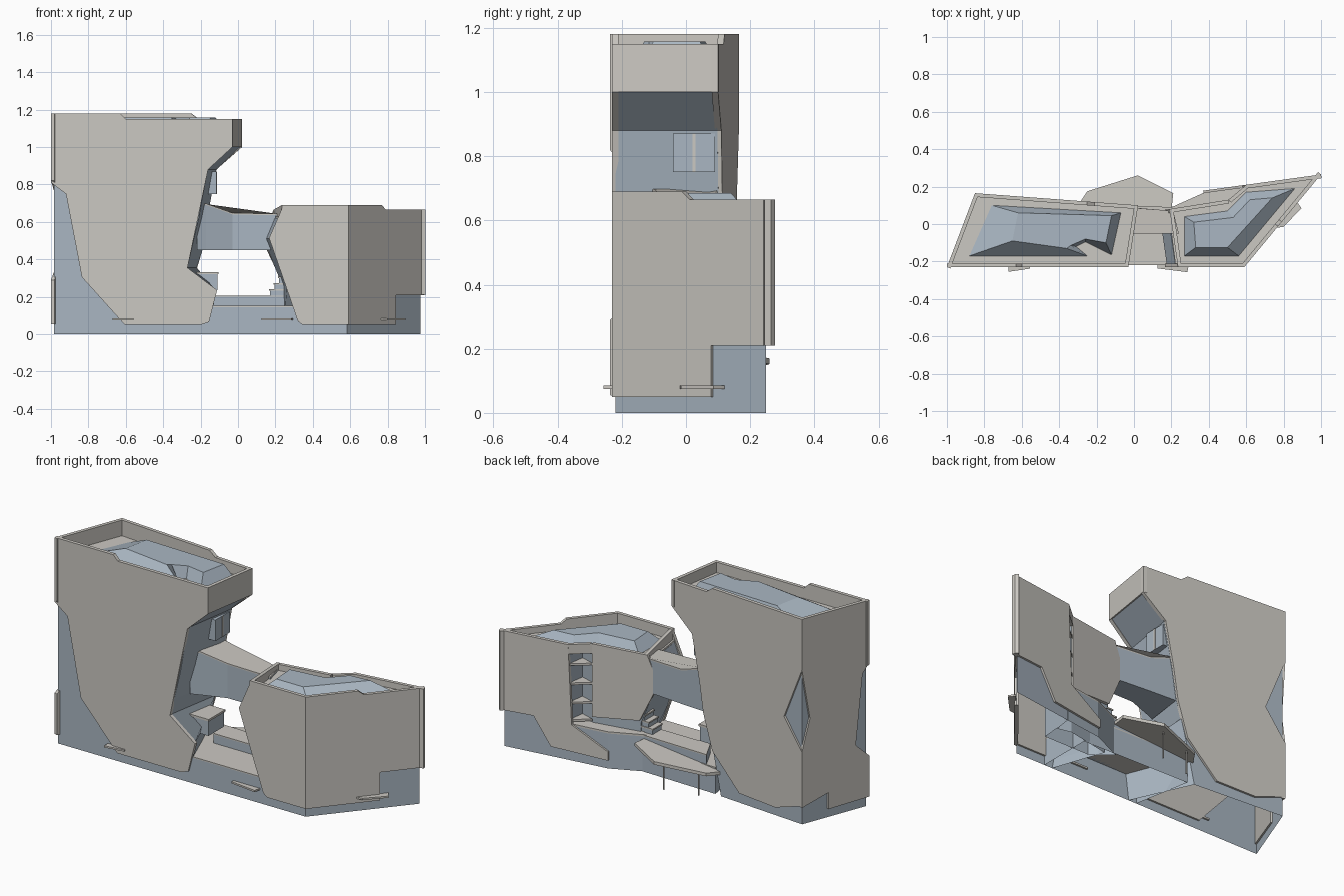
import bpy, bmesh
from mathutils import Vector

cube = bpy.data.objects.get("Cube")
if cube:
    bpy.data.objects.remove(cube)


def material(name, rgb):
    m = bpy.data.materials.new(name)
    m.use_nodes = True
    m.diffuse_color = (*rgb, 1)
    m.node_tree.nodes["Principled BSDF"].inputs["Base Color"].default_value = (*rgb, 1)
    return m


CONCRETE = material("warm concrete", (0.60, 0.58, 0.54))
GLASS = material("pale blue glass", (0.40, 0.47, 0.54))


def skin(name, rings, mat, bottom=True):
    """Join rings of 3D points into a closed flat-faced shell."""
    bm = bmesh.new()
    loops = [[bm.verts.new(p) for p in ring] for ring in rings]
    n = len(loops[0])
    for lo, hi in zip(loops, loops[1:]):
        for i in range(n):
            j = (i + 1) % n
            bm.faces.new((lo[i], lo[j], hi[j], hi[i]))
    bm.faces.new(loops[-1])
    if bottom:
        bm.faces.new(loops[0][::-1])
    bmesh.ops.recalc_face_normals(bm, faces=bm.faces)
    mesh = bpy.data.meshes.new(name)
    bm.to_mesh(mesh)
    bm.free()
    mesh.materials.append(mat)
    ob = bpy.data.objects.new(name, mesh)
    bpy.context.collection.objects.link(ob)
    return ob


def prism(name, outline, z0, z1, mat, bottom=True):
    return skin(name, [[(x, y, z) for x, y in outline] for z in (z0, z1)], mat, bottom)


def box(name, x0, x1, y0, y1, z0, z1, mat):
    return prism(name, [(x0, y0), (x1, y0), (x1, y1), (x0, y1)], z0, z1, mat)


def panel(name, a, b, centre, outline, thick=0.02):
    """Concrete wall on the line a-b; outline is given as (x, z)."""
    a, b = Vector(a), Vector(b)
    d = b - a
    inward = Vector((-d.y, d.x)).normalized()
    if inward.dot(Vector(centre) - a) < 0:
        inward.negate()
    rings = []
    for depth in (0, thick):
        ring = []
        for x, z in outline:
            p = a + d * ((x - a.x) / d.x) + inward * depth
            ring.append((p.x, p.y, z))
        rings.append(ring)
    return skin(name, rings, CONCRETE)


# Tall tower: glass core with a waisted inner side (z, front x, back x)
waist = [(0, -.15, -.30), (.235, -.12, -.25), (.355, -.275, -.22), (.45, -.25, -.19),
         (.62, -.21, -.165), (.88, -.165, -.115), (1.0, -.035, .012), (1.08, -.035, .012)]
tall_back = lambda x: .153 - .075 * (x + .85)
skin("tall_tower_glass",
     [[(-.985, -.22, z), (f, -.22, z), (b, tall_back(b), z), (-.842, .153, z)]
      for z, f, b in waist], GLASS, False)
TA, TB, TC, TD = (-1, -.23), (-.03, -.23), (.022, .10), (-.85, .165)
MID = (-.5, -.03)
panel("tall_front_wall", TA, TB, MID,
      [(-1, 1.18), (-.63, 1.18), (-.6, 1.15), (-.03, 1.15), (-.03, 1), (-.16, .88),
       (-.27, .355), (-.112, .235), (-.155, .065), (-.2, .05), (-.605, .05),
       (-.835, .305), (-.92, .75), (-1, .81)])
panel("tall_back_wall", TD, TC, MID,
      [(-.85, 1.18), (-.25, 1.18), (-.21, 1.15), (.022, 1.15), (.022, 1), (-.115, .88),
       (-.165, .62), (-.19, .45), (-.25, .25), (-.43, .06), (-.67, .05), (-.85, .11),
       (-.85, .42), (-.73, .59), (-.85, .89)])
panel("tall_outer_wall", TA, TD, MID,
      [(-1, 1.18), (-.85, 1.18), (-.85, .89), (-.868, .6), (-.85, .42), (-.85, .1),
       (-.909, .145), (-.909, .05), (-1, .055), (-1, .29), (-.97, .37), (-.985, .77), (-1, .82)])
panel("tall_inner_parapet", TB, TC, MID, [(-.03, 1.15), (.022, 1.15), (.022, 1), (-.03, 1)])
prism("tall_roof_deck", [(-.985, -.22), (-.035, -.22), (.01, .09), (-.842, .153)],
      1.08, 1.09, CONCRETE)

# Low tower: glass core with a nose on the inner side and a rear notch
nose = [(0, .35, .25), (.05, .34, .245), (.26, .262, .237), (.51, .176, .135), (.62, .222, .18)]
skin("low_tower_glass",
     [[(f, -.22, z), (.583, -.22, z), (.975, .25, z), (.6, .198, z), (.585, .10, z),
       (.506, .118, z), (b, .068, z)] for z, f, b in nose], GLASS, False)
LA, LB, LC, LD = (.235, -.23), (.59, -.23), (1, .265), (.6, .21)
LE, LF = (.506, .13), (.19, .08)
HUB = (.5, 0)
panel("low_front_wall", LA, LB, HUB,
      [(.24, .69), (.59, .69), (.59, .05), (.345, .05), (.32, .07), (.166, .514), (.23, .66)])
panel("low_side_wall", LB, LC, HUB,
      [(.59, .69), (.77, .69), (.79, .665), (1, .665), (1, .21), (.845, .21),
       (.845, .05), (.59, .05)])
panel("low_back_outer_wall", LC, LD, HUB,
      [(1, .665), (1, .21), (.8, .215), (.7, .06), (.37, .05), (.37, .1), (.58, .21), (.6, .665)])
panel("low_back_inner_wall", LE, LF, HUB,
      [(.506, .665), (.506, .246), (.234, .28), (.125, .51), (.19, .665)])
panel("low_notch_parapet", LD, LE, HUB, [(.6, .665), (.506, .665), (.506, .61), (.6, .61)])
panel("low_inner_parapet", LA, LF, HUB, [(.235, .69), (.19, .665), (.19, .62), (.235, .62)])
prism("low_roof_deck", [(.222, -.22), (.583, -.22), (.985, .253), (.6, .2), (.506, .12), (.185, .07)],
      .62, .63, CONCRETE)
for i, z in enumerate((.22, .32, .43, .54)):
    prism(f"notch_floor_{i + 1}", [(.6, .2), (.585, .1), (.506, .125)], z, z + .012, CONCRETE)


# Faceted roof skylights
def skylight(name, low, high, z0, z1):
    skin(name, [[(x, y, z0) for x, y in low], [(x, y, z1) for x, y in high]], GLASS)


skylight("tall_skylight",
         [(-.88, -.17), (-.25, -.17), (-.31, -.12), (-.26, -.095), (-.12, -.165), (-.07, .06),
          (-.76, .10)],
         [(-.65, -.09), (-.36, -.13), (-.34, -.115), (-.26, -.08), (-.15, -.1), (-.12, .045),
          (-.62, .06)], 1.09, 1.157)
skylight("low_skylight",
         [(.27, -.17), (.56, -.17), (.86, .19), (.6, .17), (.5, .07), (.27, .04)],
         [(.33, -.125), (.5, -.125), (.74, .14), (.62, .13), (.53, .035), (.32, .01)], .63, .685)

# Podium between the towers, with terraces
podium = [(-.2, -.22), (.4, -.22), (.4, .09), (-.26, .105)]
prism("podium_glass", podium, 0, .145, GLASS, False)
prism("podium_terrace", podium, .145, .152, CONCRETE)
prism("upper_terrace_glass", [(-.14, -.02), (.25, -.02), (.25, .09), (-.2, .1)], .152, .2, GLASS)
prism("upper_terrace_deck", [(-.14, -.02), (.25, -.02), (.25, .09), (-.2, .1)], .2, .207, CONCRETE)
rear = [(.3, 0), (.58, 0), (.598, .198), (.375, .168), (.19, .085)]
prism("rear_base_glass", rear, 0, .2, GLASS, False)
prism("rear_terrace", rear, .2, .21, CONCRETE)

# Bridge linking the towers
span = [(-.22, -.12), (-.17, -.1), (-.03, -.05), (.24, -.05), (.21, .07), (-.03, .09), (-.19, .1)]
roof_z = (.69, .69, .64, .635, .635, .64, .69)
skin("bridge_glass", [[(x, y, .45) for x, y in span],
                      [(x, y, z) for (x, y), z in zip(span, roof_z)]], GLASS)
skin("bridge_roof", [[(x, y, z + dz) for (x, y), z in zip(span, roof_z)] for dz in (0, .008)],
     CONCRETE)

# Balconies and steps on the inner sides
box("balcony_glass", -.26, -.11, -.11, .03, .235, .32, GLASS)
box("balcony_top", -.26, -.105, -.115, .035, .32, .332, CONCRETE)
box("window_bay", -.19, -.115, -.04, .09, .75, .87, GLASS)
box("window_post", -.118, -.112, .02, .03, .75, .87, CONCRETE)
for i in range(3):
    z = .207 + .033 * i
    box(f"step_{i + 1}", .17 + .025 * i, .27, -.02, .06, z, z + .033, GLASS)
    box(f"step_tread_{i + 1}", .165 + .025 * i, .27, -.025, .065, z + .026, z + .034, CONCRETE)

# Rear entrance canopy on two posts
shelter = [(-.3, .1), (.2, .07), (.21, .165), (.02, .26), (-.25, .175)]
skin("rear_canopy", [[(x, y, .15 + .1 * x + dz) for x, y in shelter] for dz in (0, .018)], CONCRETE)
for side, x, y in (("right", -.2, .17), ("left", -.01, .215)):
    box(f"canopy_post_{side}", x - .003, x + .003, y - .003, y + .003, 0, .15 + .1 * x, CONCRETE)

# Small door canopies
for name, shape in (
        ("tall_door", [(-.67, -.21), (-.67, -.255), (-.555, -.238), (-.555, -.21)]),
        ("podium_door", [(.125, -.21), (.125, -.237), (.285, -.257), (.295, -.21)]),
        ("side_door", [(.76, -.02), (.8, -.015), (.895, .085), (.87, .12)])):
    prism(f"{name}_canopy", shape, .075, .085, CONCRETE)
